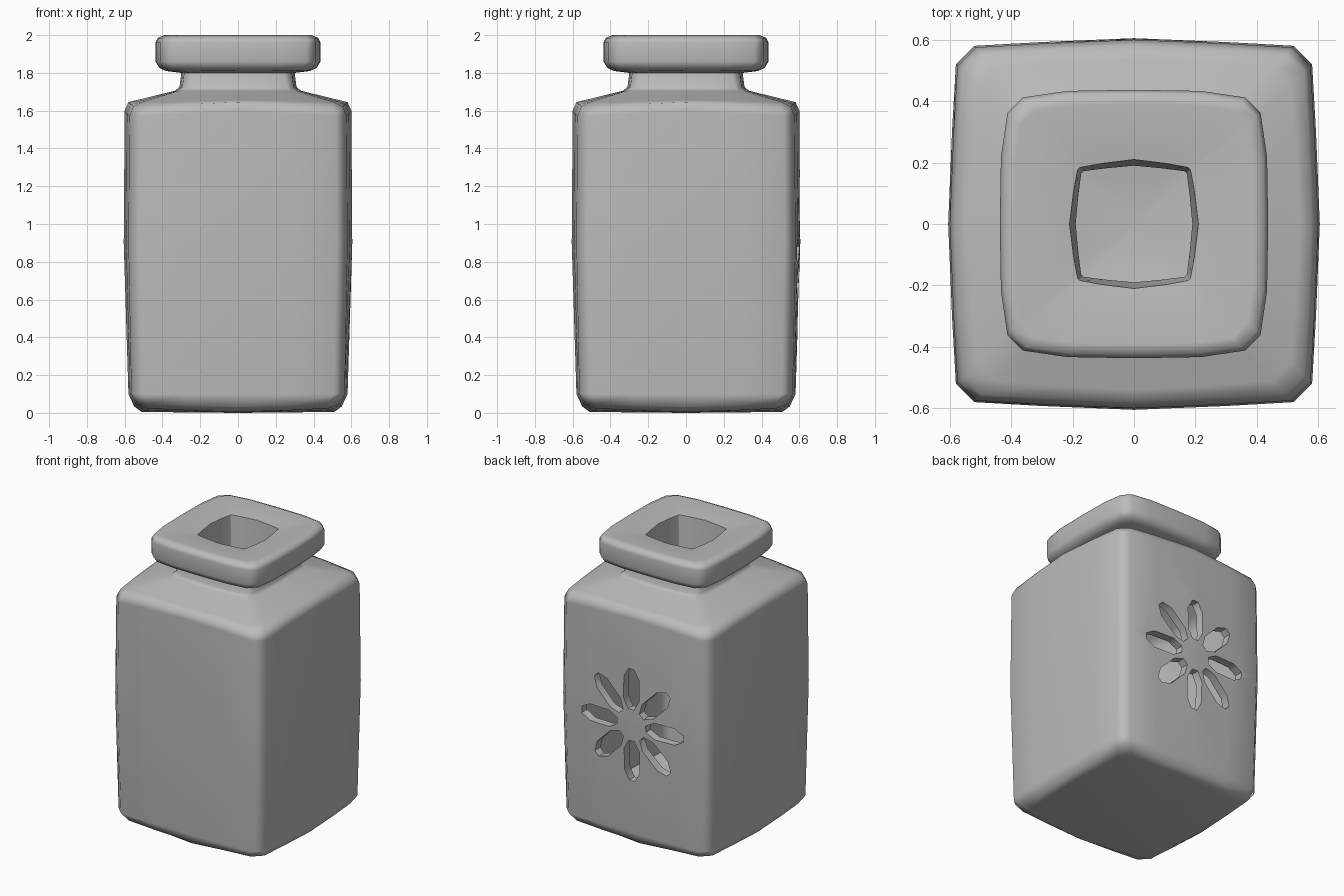
import bpy, bmesh, math
from mathutils import Matrix, Vector

cube = bpy.data.objects.get("Cube")
if cube:
    bpy.data.objects.remove(cube, do_unlink=True)

clay = bpy.data.materials.new("grey clay")
clay.use_nodes = True
clay.diffuse_color = (0.5, 0.5, 0.5, 1)
clay.node_tree.nodes["Principled BSDF"].inputs["Base Color"].default_value = (0.5, 0.5, 0.5, 1)


def make_object(name, bm):
    mesh = bpy.data.meshes.new(name)
    bm.to_mesh(mesh)
    bm.free()
    mesh.materials.append(clay)
    obj = bpy.data.objects.new(name, mesh)
    bpy.context.collection.objects.link(obj)
    return obj


def ring(bm, mid, side, cut, z, lift=0.0, crown=0.5):
    """Bulging square: mid = reach of side centre, side = reach near corner, cut = corner chamfer."""
    verts = []
    shoulder = side + (mid - side) * crown
    quarter = [(mid, 0, lift), (shoulder, mid * 0.5, lift / 2), (side, side - cut, 0),
               (side - cut, side, 0), (mid * 0.5, shoulder, lift / 2)]
    for k in range(4):
        turn = Matrix.Rotation(k * math.pi / 2, 3, 'Z')
        verts += [bm.verts.new(turn @ Vector((x, y, z + dz))) for x, y, dz in quarter]
    return verts


def loft(bm, rows):
    loops = [ring(bm, *row) for row in rows]
    for a, b in zip(loops, loops[1:]):
        n = len(a)
        for i in range(n):
            j = (i + 1) % n
            bm.faces.new((a[i], a[j], b[j], b[i]))
    return loops


# Jar: outer wall, shoulder, neck, square lip, then back down the inside
rows = [
    (0.51, 0.47, 0.06, 0.02, -0.015),
    (0.55, 0.53, 0.06, 0.045, -0.01),
    (0.58, 0.565, 0.06, 0.10),
    (0.605, 0.58, 0.06, 0.90),
    (0.60, 0.575, 0.06, 1.57, 0.03),
    (0.58, 0.555, 0.06, 1.62, 0.025),
    (0.54, 0.51, 0.06, 1.645, 0.01),
    (0.335, 0.315, 0.04, 1.705),
    (0.31, 0.295, 0.04, 1.725),
    (0.30, 0.285, 0.04, 1.80),
    (0.38, 0.36, 0.05, 1.81, 0, 0.85),
    (0.415, 0.395, 0.05, 1.825, 0, 0.85),
    (0.437, 0.412, 0.05, 1.86, 0, 0.85),
    (0.437, 0.412, 0.05, 1.96, 0, 0.85),
    (0.425, 0.40, 0.05, 1.985, 0, 0.85),
    (0.39, 0.37, 0.05, 2.0, 0, 0.85),
    (0.21, 0.184, 0.008, 1.975),
    (0.19, 0.172, 0.008, 1.74),
    (0.50, 0.47, 0.05, 1.59),
    (0.545, 0.52, 0.05, 1.50),
    (0.55, 0.525, 0.05, 0.90),
    (0.52, 0.50, 0.05, 0.14),
    (0.30, 0.28, 0.05, 0.07),
]
bm = bmesh.new()
loops = loft(bm, rows)
# Slightly domed base and bowl-like inner floor
for loop, z in ((loops[0], 0.0), (loops[-1], 0.05)):
    centre = bm.verts.new((0, 0, z))
    for i, v in enumerate(loop):
        bm.faces.new((v, loop[(i + 1) % len(loop)], centre))
bmesh.ops.recalc_face_normals(bm, faces=bm.faces)
jar = make_object("jar", bm)

# Flower of eight petal openings through the back wall
bm = bmesh.new()
half = [(-0.14, 0.022), (-0.075, 0.058), (0.075, 0.058), (0.14, 0.022)]
outline = half + [(x, -w) for x, w in reversed(half)]
for k in range(8):
    a = k * math.pi / 4
    caps = []
    for y in (0.47, 0.75):
        caps.append([])
        for u, w in outline:
            r = 0.25 + u
            caps[-1].append(bm.verts.new((r * math.cos(a) - w * math.sin(a), y,
                                          0.86 + r * math.sin(a) + w * math.cos(a))))
    for cap in caps:
        bm.faces.new(cap)
    for i in range(len(outline)):
        j = (i + 1) % len(outline)
        bm.faces.new((caps[0][i], caps[0][j], caps[1][j], caps[1][i]))
bmesh.ops.recalc_face_normals(bm, faces=bm.faces)
cutter = make_object("petal_cutter", bm)
cutter.hide_render = True

bpy.ops.object.select_all(action='DESELECT')
jar.select_set(True)
bpy.context.view_layer.objects.active = jar
cut = jar.modifiers.new("petal_openings", 'BOOLEAN')
cut.operation = 'DIFFERENCE'
cut.solver = 'EXACT'
cut.object = cutter
bpy.ops.object.modifier_apply(modifier=cut.name)
bpy.data.objects.remove(cutter, do_unlink=True)

# Soft bevels, crisp rims
bpy.ops.object.shade_smooth_by_angle(angle=math.radians(50))
soft = jar.modifiers.new("soft_bevels", 'WEIGHTED_NORMAL')
soft.keep_sharp = True
